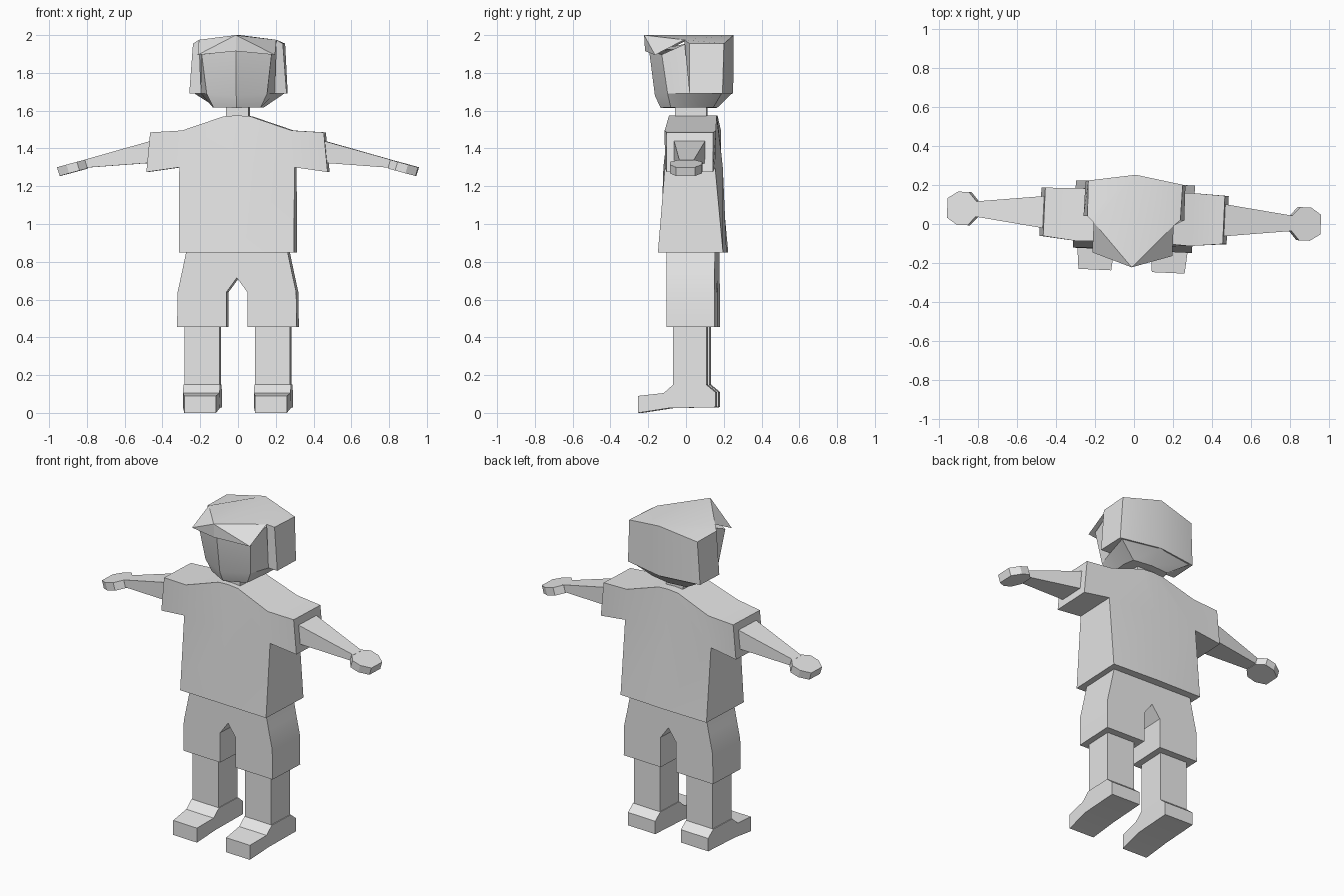
import bpy, bmesh, math
from mathutils import Matrix, Vector

if "Cube" in bpy.data.objects:
    bpy.data.objects.remove(bpy.data.objects["Cube"])

PIVOT = Vector((0, 0.04, 0))
TURN = (Matrix.Translation(PIVOT) @ Matrix.Rotation(math.radians(-2.6), 4, 'Z')
        @ Matrix.Translation(-PIVOT))

grey = bpy.data.materials.new("light_grey")
grey.diffuse_color = (0.8, 0.8, 0.8, 1)
grey.use_nodes = True
grey.node_tree.nodes["Principled BSDF"].inputs["Base Color"].default_value = grey.diffuse_color


def mirrored(name, pts, faces):
    """Make an object from the +x half, mirrored and welded on the centre line."""
    bm = bmesh.new()
    for s in (1, -1):
        vs = [bm.verts.new((s * x, y, z)) for x, y, z in pts]
        for f in faces:
            bm.faces.new([vs[i] for i in (f if s > 0 else f[::-1])])
    bmesh.ops.remove_doubles(bm, verts=bm.verts, dist=0.0005)
    bmesh.ops.recalc_face_normals(bm, faces=bm.faces)
    bm.transform(TURN)
    me = bpy.data.meshes.new(name)
    bm.to_mesh(me)
    bm.free()
    me.materials.append(grey)
    ob = bpy.data.objects.new(name, me)
    bpy.context.collection.objects.link(ob)
    bpy.ops.object.select_all(action='DESELECT')
    ob.select_set(True)
    bpy.context.view_layer.objects.active = ob
    bpy.ops.object.shade_smooth_by_angle(angle=math.radians(30))
    return ob


def loft(name, rings, closed=True):
    """Skin matching rings; open rings start and end on the centre line."""
    n = len(rings[0])
    pts = [p for r in rings for p in r]
    faces = [list(range(n))[::-1], list(range(len(pts) - n, len(pts)))]
    for k in range(len(rings) - 1):
        for i in range(n if closed else n - 1):
            j = (i + 1) % n
            faces.append([k * n + i, k * n + j, (k + 1) * n + j, (k + 1) * n + i])
    return mirrored(name, pts, faces)


def slab(name, cols, polys):
    """Front and back panels from (x, z, front y, back y), joined at the rim."""
    n = len(cols)
    pts = [(x, f, z) for x, z, f, b in cols] + [(x, b, z) for x, z, f, b in cols]
    edges = {(p[i], p[(i + 1) % len(p)]) for p in polys for i in range(len(p))}
    faces = [list(p) for p in polys] + [[i + n for i in reversed(p)] for p in polys]
    for a, b in edges:
        if (b, a) not in edges and (cols[a][0] > 0 or cols[b][0] > 0):
            faces.append([b, a, a + n, b + n])
    return mirrored(name, pts, faces)


def rect(x0, x1, y0, y1, z):
    return [(x0, y0, z), (x1, y0, z), (x1, y1, z), (x0, y1, z)]


# Shirt with short sleeves
slab("shirt", [
    (0, 0.85, -0.135, 0.215), (0.305, 0.85, -0.135, 0.21),
    (0.305, 1.30, -0.098, 0.168), (0, 1.30, -0.12, 0.195),
    (0.48, 1.275, -0.082, 0.165), (0.46, 1.485, -0.082, 0.165),
    (0.29, 1.495, -0.10, 0.172), (0.07, 1.57, -0.088, 0.165),
    (0, 1.575, -0.088, 0.165)],
    [(0, 1, 2, 3), (3, 2, 6, 7, 8), (2, 4, 5, 6)])

# Shorts
slab("shorts", [(x, z, -0.09, 0.165) for x, z in (
    (0, 0.715), (0.055, 0.64), (0.055, 0.455), (0.317, 0.455),
    (0.314, 0.64), (0.29, 0.75), (0.265, 0.87), (0, 0.87))],
    [(0, 1, 4, 5, 6, 7), (1, 2, 3, 4)])

# Legs
loft("legs", [rect(0.095, 0.28, -0.055, 0.12, z) for z in (0.12, 0.47)])

# Shoes, narrower at the toe
shoe = [(-0.242, 0), (-0.242, 0.09), (-0.105, 0.105), (-0.055, 0.15),
        (0.12, 0.15), (0.168, 0.11), (0.168, 0.03), (-0.08, 0.025)]
half = [0.084 if y < -0.2 else 0.097 for y, z in shoe]
loft("shoes", [[(0.188 + s * h, y, z) for (y, z), h in zip(shoe, half)]
               for s in (-1, 1)])

# Arms tapering to the wrist
loft("arms", [[(x, y0, z0), (x, y1, z0), (x, y1, z1), (x, y0, z1)]
              for x, y0, y1, z0, z1 in ((0.44, -0.045, 0.125, 1.325, 1.445),
                                        (0.82, 0.002, 0.078, 1.297, 1.338))])

# Flat hands
palm = [(0.81, 0.04), (0.85, 0.085), (0.905, 0.085), (0.957, 0.05)]
palm = [(x, 0.04 - w) for x, w in palm] + [(x, 0.04 + w) for x, w in palm[::-1]]
loft("hands", [[(x - dx, y, 1.34 - (x - 0.81) * 0.27 - dz) for x, y in palm]
               for dx, dz in ((0.014, 0.046), (0, 0))])

# Neck
loft("neck", [[(0, -0.055, z), (0.06, -0.055, z), (0.06, 0.11, z), (0, 0.11, z)]
              for z in (1.55, 1.63)], closed=False)

# Head, half rings from face to back
loft("head", [
    [(0, -0.135, 1.615), (0.125, -0.075, 1.617), (0.135, 0.08, 1.617),
     (0.12, 0.15, 1.617), (0, 0.165, 1.615)],
    [(0, -0.165, 1.68), (0.16, -0.09, 1.69), (0.195, 0.03, 1.69),
     (0.24, 0.20, 1.692), (0, 0.245, 1.692)],
    [(0, -0.195, 1.915), (0.185, -0.12, 1.897), (0.195, 0.02, 1.96),
     (0.22, 0.195, 1.94), (0, 0.235, 1.95)]], closed=False)

# Hair with a fringe peak, side panels and a flat back
hair = [(0, -0.222, 2.0), (0.205, -0.155, 1.895), (0.205, 0.0, 1.975),
        (0.238, 0.03, 1.955), (0.242, 0.212, 1.955), (0, 0.252, 2.0),
        (0, -0.217, 1.915), (0.258, 0.03, 1.69), (0.256, 0.205, 1.69),
        (0, 0.25, 1.69), (0.195, 0.03, 1.69), (0.13, 0.19, 1.69)]
mirrored("hair", hair, [
    (0, 1, 2), (0, 2, 5), (2, 3, 4, 5), (0, 6, 1), (6, 2, 1),
    (3, 7, 8, 4), (2, 10, 7, 3), (4, 8, 9, 5), (7, 10, 11, 8), (8, 11, 9)])
